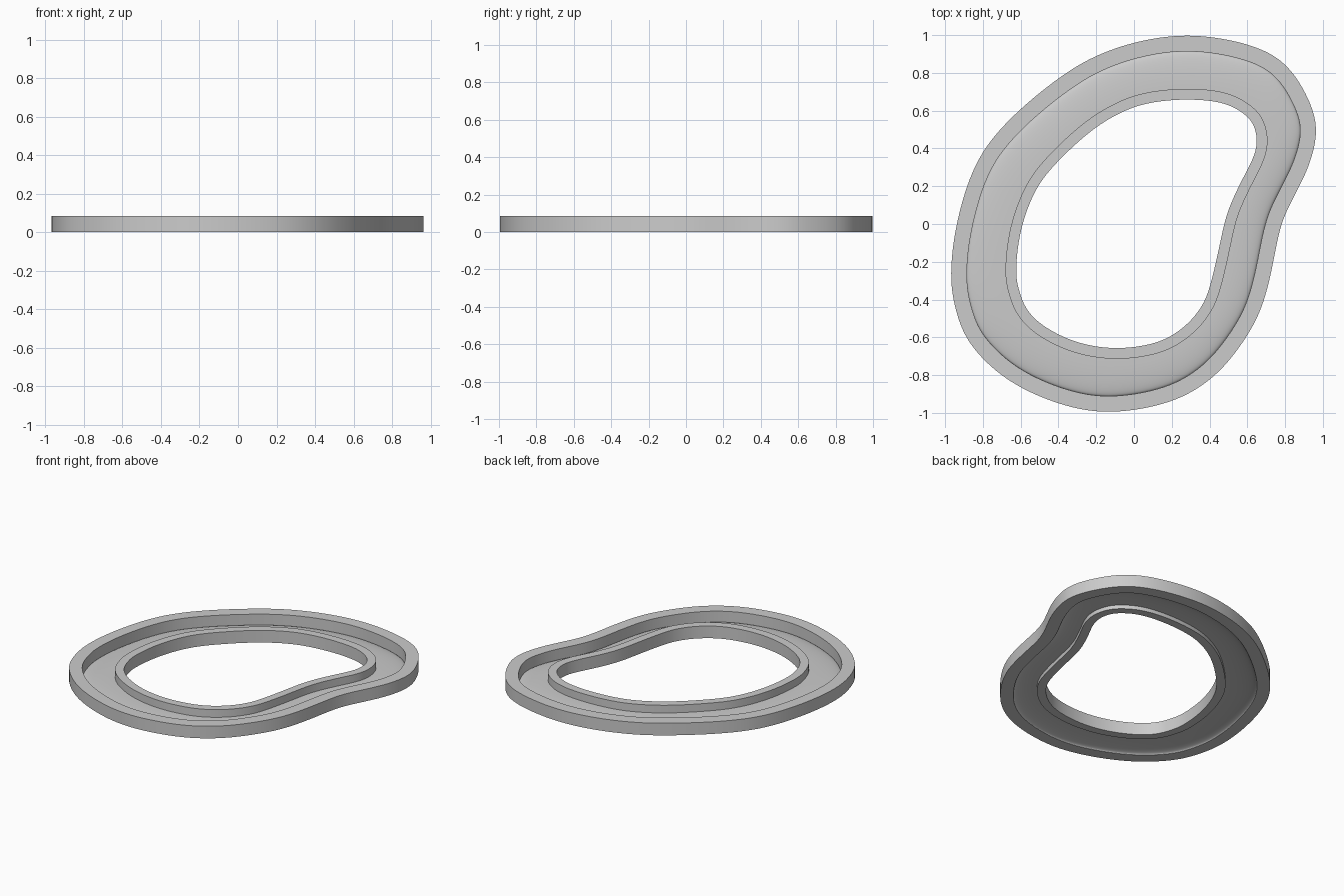
import bpy, bmesh, math
from mathutils import Vector

if "Cube" in bpy.data.objects:
    bpy.data.objects.remove(bpy.data.objects["Cube"])

HEIGHT = 0.085
STEPS = 8

# Matching clockwise outlines: outside edge and central opening
OUTER = [(.32, 1), (.61, .95), (.80, .85), (.92, .67), (.968, .5), (.93, .32), (.86, .17),
         (.778, 0), (.73, -.24), (.67, -.46), (.56, -.65), (.41, -.82), (.19, -.945),
         (-.14, -1), (-.42, -.945), (-.68, -.82), (-.87, -.635), (-.945, -.45),
         (-.97, -.265), (-.94, 0), (-.84, .32), (-.66, .555), (-.39, .78), (-.18, .9), (.06, .975)]
HOLE = [(.29, .66), (.48, .64), (.60, .57), (.642, .5), (.65, .42), (.625, .335), (.56, .21),
        (.49, .05), (.45, -.13), (.40, -.34), (.35, -.45), (.26, -.55), (.12, -.63),
        (-.10, -.66), (-.31, -.625), (-.48, -.54), (-.57, -.45), (-.61, -.345),
        (-.625, -.24), (-.60, -.03), (-.52, .185), (-.40, .335), (-.22, .5), (-.05, .6), (.1, .645)]


def smooth_loop(knots):
    """Closed Catmull-Rom curve, lightly relaxed."""
    p = [Vector(k) for k in knots]
    n, out = len(p), []
    for i in range(n):
        a, b, c, d = p[i - 1], p[i], p[(i + 1) % n], p[(i + 2) % n]
        for s in range(STEPS):
            t = s / STEPS
            out.append(.5 * (2 * b + (c - a) * t + (2 * a - 5 * b + 4 * c - d) * t * t
                             + (3 * b - a - 3 * c + d) * t ** 3))
    m = len(out)
    for _ in range(12):
        out = [out[i] * .5 + (out[i - 1] + out[(i + 1) % m]) * .25 for i in range(m)]
    return out


def offset(loop, dist):
    """Shift a clockwise loop inward by dist."""
    m, res = len(loop), []
    for i in range(m):
        t = (loop[(i + 1) % m] - loop[i - 1]).normalized()
        res.append(loop[i] + Vector((t.y, -t.x)) * dist)
    return res


def sweep(name, a, b, section):
    """Closed ring; section holds (blend from loop a to loop b, z) points."""
    bm = bmesh.new()
    m, k = len(a), len(section)
    rows = [[bm.verts.new((*a[i].lerp(b[i], t), z)) for t, z in section] for i in range(m)]
    for i in range(m):
        r, s = rows[i], rows[(i + 1) % m]
        for j in range(k):
            q = (j + 1) % k
            bm.faces.new((r[j], r[q], s[q], s[j]))
    bmesh.ops.recalc_face_normals(bm, faces=bm.faces)
    mesh = bpy.data.meshes.new(name)
    bm.to_mesh(mesh)
    bm.free()
    ob = bpy.data.objects.new(name, mesh)
    bpy.context.collection.objects.link(ob)
    bpy.ops.object.select_all(action='DESELECT')
    ob.select_set(True)
    bpy.context.view_layer.objects.active = ob
    bpy.ops.object.shade_smooth_by_angle(angle=math.radians(35))


outer, hole = smooth_loop(OUTER), smooth_loop(HOLE)
groove_out, groove_in = offset(outer, .083), offset(hole, -.057)

# Two upright rims
box = [(0, 0), (1, 0), (1, HEIGHT), (0, HEIGHT)]
sweep("outer_rim", outer, groove_out, box)
sweep("inner_rim", hole, groove_in, box)

# Thin channel floor, arched down toward the outer rim
arc = [(math.sin(j / 12 * math.pi / 2), math.cos(j / 12 * math.pi / 2)) for j in range(13)]
top = [(t, .005 + .026 * c) for t, c in arc]
under = [(t, .001 + .026 * c) for t, c in reversed(arc)]
sweep("channel_floor", groove_in, groove_out, top + under)
